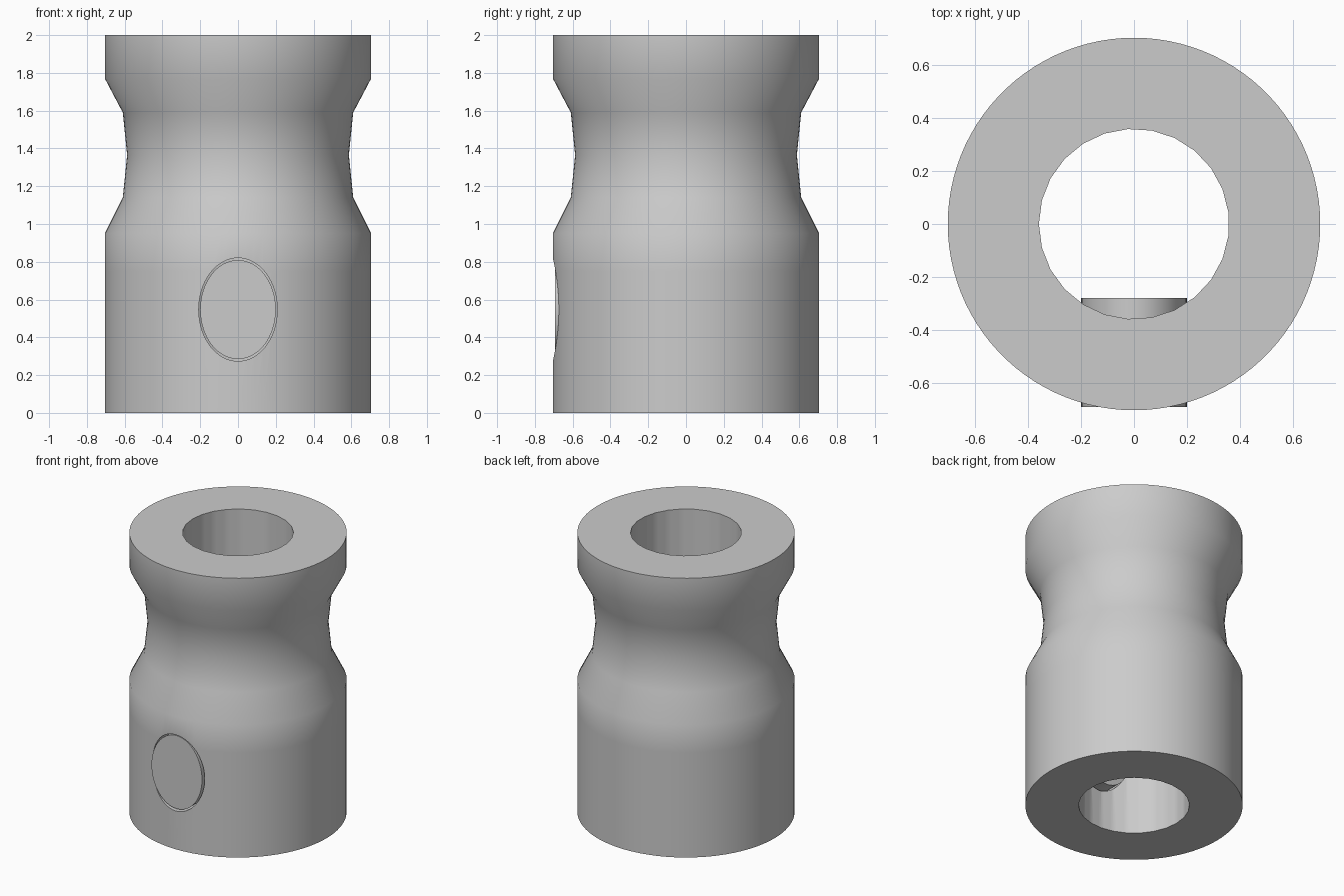
import bpy, bmesh
from math import cos, sin, pi, radians

cube = bpy.data.objects.get("Cube")
if cube:
    bpy.data.objects.remove(cube)

SEGMENTS = 100
BORE_SIDES = 25

grey = bpy.data.materials.new("plain grey")
grey.use_nodes = True
colour = (0.6, 0.6, 0.6, 1)
grey.diffuse_color = colour
grey.node_tree.nodes["Principled BSDF"].inputs["Base Color"].default_value = colour


def new_object(name, bm):
    bmesh.ops.recalc_face_normals(bm, faces=bm.faces[:])
    mesh = bpy.data.meshes.new(name)
    bm.to_mesh(mesh)
    bm.free()
    obj = bpy.data.objects.new(name, mesh)
    bpy.context.collection.objects.link(obj)
    mesh.materials.append(grey)
    return obj


def smooth(obj):
    bpy.ops.object.select_all(action="DESELECT")
    obj.select_set(True)
    bpy.context.view_layer.objects.active = obj
    bpy.ops.object.shade_smooth_by_angle(angle=radians(30))


def polygon_radius(radius, angle, sides):
    # Distance to the edge of a regular polygon with a corner at -x
    step = 2 * pi / sides
    return radius * cos(step / 2) / cos((angle - pi) % step - step / 2)


def lathe(name, outer, bore):
    # Closed wall: outer profile up, bore back down
    bm = bmesh.new()
    columns = []
    for i in range(SEGMENTS):
        a = 2 * pi * i / SEGMENTS
        inner = polygon_radius(bore, a, BORE_SIDES)
        profile = outer + [(inner, outer[-1][1]), (inner, outer[0][1])]
        columns.append([bm.verts.new((r * cos(a), r * sin(a), z)) for r, z in profile])
    count = len(columns[0])
    for i in range(SEGMENTS):
        a, b = columns[i], columns[(i + 1) % SEGMENTS]
        for j in range(count):
            k = (j + 1) % count
            bm.faces.new((a[j], b[j], b[k], a[k]))
    return new_object(name, bm)


def oval_rod(name, rx, rz, y0, y1, z):
    # Oval cylinder lying along y
    bm = bmesh.new()
    ends = [[bm.verts.new((rx * cos(2 * pi * i / 64), y, z + rz * sin(2 * pi * i / 64)))
             for i in range(64)] for y in (y0, y1)]
    for ring in ends:
        bm.faces.new(ring)
    for i in range(64):
        j = (i + 1) % 64
        bm.faces.new((ends[0][i], ends[0][j], ends[1][j], ends[1][i]))
    return new_object(name, bm)


# Hollow body with a rounded neck groove
body = lathe("hollow_body", [(0.705, 0), (0.705, 0.75), (0.705, 0.95), (0.61, 1.14),
                             (0.587, 1.365), (0.61, 1.59), (0.705, 1.77), (0.705, 2)], 0.36)

# Oval hole through the front wall
cutter = oval_rod("hole_cutter", 0.208, 0.273, -0.9, -0.1, 0.547)
cutter.hide_render = True
cut = body.modifiers.new("front_hole", "BOOLEAN")
cut.operation = "DIFFERENCE"
cut.solver = "EXACT"
cut.object = cutter
bpy.context.view_layer.objects.active = body
bpy.ops.object.modifier_apply(modifier=cut.name)
bpy.data.objects.remove(cutter)
smooth(body)

# Loose pin filling the hole and reaching into the bore
pin = oval_rod("front_pin", 0.2, 0.262, -0.693, -0.28, 0.547)
smooth(pin)
